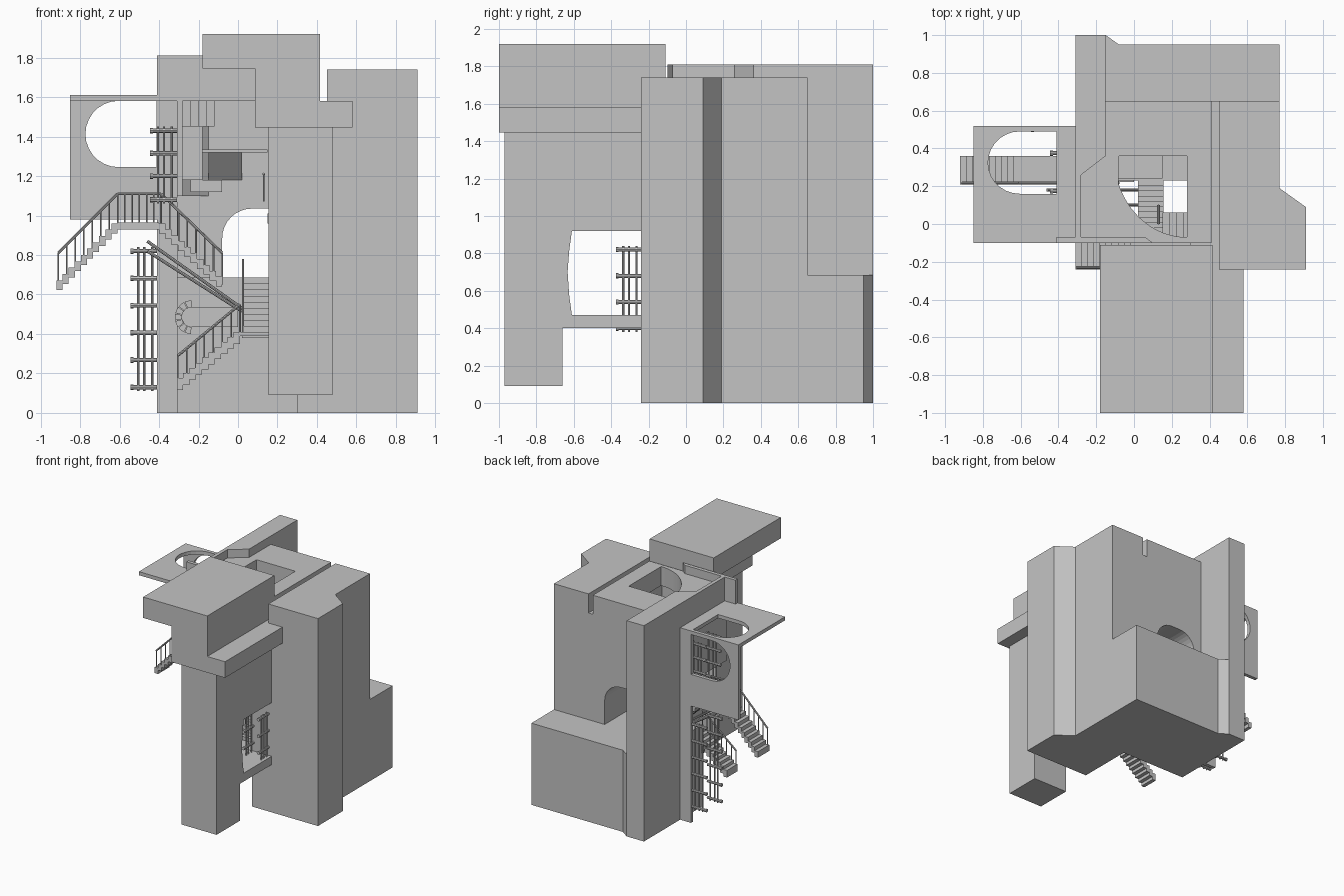
import bpy, bmesh, math
from mathutils import Vector

if "Cube" in bpy.data.objects:
    bpy.data.objects.remove(bpy.data.objects["Cube"], do_unlink=True)

grey = bpy.data.materials.new("concrete_grey")
grey.use_nodes = True
GREY = (0.55, 0.55, 0.55, 1)
grey.diffuse_color = GREY
grey.node_tree.nodes["Principled BSDF"].inputs["Base Color"].default_value = GREY


def finish(name, bm):
    bmesh.ops.recalc_face_normals(bm, faces=bm.faces)
    mesh = bpy.data.meshes.new(name)
    bm.to_mesh(mesh)
    bm.free()
    mesh.materials.append(grey)
    ob = bpy.data.objects.new(name, mesh)
    bpy.context.collection.objects.link(ob)
    return ob


def prism(name, pts, axis, a, b):
    """Extrude a 2D outline along an axis from a to b."""
    place = {"x": lambda p, t: (t, p[0], p[1]),
             "y": lambda p, t: (p[0], t, p[1]),
             "z": lambda p, t: (p[0], p[1], t)}[axis]
    bm = bmesh.new()
    low = [bm.verts.new(place(p, a)) for p in pts]
    high = [bm.verts.new(place(p, b)) for p in pts]
    bm.faces.new(low)
    bm.faces.new(high[::-1])
    n = len(pts)
    for i in range(n):
        j = (i + 1) % n
        bm.faces.new((low[i], low[j], high[j], high[i]))
    return finish(name, bm)


def box(name, x0, x1, y0, y1, z0, z1):
    return prism(name, [(x0, y0), (x1, y0), (x1, y1), (x0, y1)], "z", z0, z1)


def rod(name, p, q, r=0.005, sides=8):
    p, q = Vector(p), Vector(q)
    bm = bmesh.new()
    bmesh.ops.create_cone(bm, cap_ends=True, segments=sides, radius1=r, radius2=r,
                          depth=(q - p).length)
    bm.transform((q - p).to_track_quat("Z", "Y").to_matrix().to_4x4())
    bmesh.ops.translate(bm, verts=bm.verts, vec=(p + q) / 2)
    return finish(name, bm)


def cut(ob, cutter):
    mod = ob.modifiers.new("opening", "BOOLEAN")
    mod.operation, mod.solver, mod.object = "DIFFERENCE", "EXACT", cutter
    bpy.context.view_layer.objects.active = ob
    bpy.ops.object.modifier_apply(modifier=mod.name)
    bpy.data.objects.remove(cutter, do_unlink=True)


def arc(cx, cy, rx, ry, start, end, n=14):
    return [(cx + rx * math.cos(math.radians(start + (end - start) * i / n)),
             cy + ry * math.sin(math.radians(start + (end - start) * i / n)))
            for i in range(n + 1)]


def stairs(name, start, end, n, axis, a, b, thick=0.06):
    """Stepped slab rising from start to end, both given as (run, height)."""
    dr, dz = (end[0] - start[0]) / n, (end[1] - start[1]) / n
    top, under = [], []
    for i in range(n):
        r, z = start[0] + dr * i, start[1] + dz * (i + 1)
        top += [(r, z), (r + dr, z)]
        under += [(r, z - thick), (r + dr, z - thick)]
    return prism(name, top + under[::-1], axis, a, b)


def railing(name, p, q, n, height):
    p, q, up = Vector(p), Vector(q), Vector((0, 0, height))
    rod(name + "_handrail", p + up, q + up, 0.007)
    for i in range(n + 1):
        base = p.lerp(q, i / n)
        rod(name + "_post", base, base + up, 0.004)


def pipe_rack(name, wall, out, side, gap, zs):
    """Pairs of brackets off a wall, carrying upright pipes."""
    wall, out, side = Vector(wall), Vector(out), Vector(side)
    for s in (-gap / 2, gap / 2):
        foot = wall + side * s
        for z in zs:
            c = foot + Vector((0, 0, z))
            rod(name + "_bracket", c, c + out * 0.125, 0.011)
            rod(name + "_bracket_end", c + out * 0.12, c + out * 0.135, 0.014)
        for d in (0.025, 0.065, 0.095):
            rod(name + "_pipe", foot + out * d + Vector((0, 0, zs[0] - 0.02)),
                foot + out * d + Vector((0, 0, zs[-1] + 0.02)), 0.006)


# right tower with chamfered corner, and its taller part beside the roof slot
plan = [(0.91, -0.24), (0.91, 0.09), (0.77, 0.19), (0.77, 0.65)]
prism("tower_body", [(0.3, -0.24)] + plan + [(0.3, 0.65)], "z", 0, 1.58)
prism("tower_top", [(0.45, -0.24)] + plan + [(0.45, 0.65)], "z", 1.58, 1.74)

# low rear block
prism("rear_block", [(-0.31, 0.23), (0.77, 0.23), (0.77, 0.95), (-0.08, 0.95),
                     (-0.15, 1), (-0.31, 1)], "z", 0, 0.685)

# rear wall with arched passage
rear_wall = box("rear_wall", -0.31, 0.32, 0.36, 0.65, 0.66, 1.58)
cut(rear_wall, prism("passage_cutter", [(-0.08, 0.685), (0.3, 0.685)]
                     + arc(0.15, 0.885, 0.15, 0.15, 0, 90, 8)
                     + arc(0.07, 0.885, 0.15, 0.15, 90, 180, 8), "y", 0.2, 0.8))

# roof with a quarter-round light well
roof = box("roof", -0.31, 0.41, -0.1, 0.65, 1.58, 1.74)
cut(roof, prism("well_cutter", [(0.28, 0.36), (-0.08, 0.36)]
                + arc(0.28, 0.36, 0.385, 0.43, 200, 270), "z", 1.4, 1.9))

# tall left wall and parapets
prism("left_wall", [(-0.31, -0.1), (-0.28, -0.1), (-0.28, 0.26), (-0.15, 0.36),
                    (-0.15, 1), (-0.31, 1)], "z", 1.1, 1.81)
box("left_wall_base", -0.31, -0.15, 0.36, 1, 0, 1.1)
prism("front_parapet", [(-0.41, -0.1), (0.1, -0.1), (0.06, -0.07), (-0.41, -0.07)],
      "z", 1.58, 1.81)

# side panel and canopy with round-ended openings
box("side_strip", -0.41, -0.31, 0.49, 0.52, 0, 1.58)
panel = box("side_panel", -0.85, -0.41, 0.49, 0.52, 0.98, 1.6)
cut(panel, prism("panel_cutter", arc(-0.605, 1.413, 0.168, 0.168, 90, 270)
                 + [(-0.412, 1.245), (-0.412, 1.581)], "y", 0.4, 0.6))
canopy = box("side_canopy", -0.85, -0.31, -0.1, 0.52, 1.58, 1.61)
cut(canopy, prism("canopy_cutter", arc(-0.605, 0.325, 0.168, 0.165, 90, 270)
                  + [(-0.41, 0.16), (-0.41, 0.49)], "z", 1.5, 1.7))

# front pier with its side opening, and the cantilever it carries
prism("front_pier", [(-0.97, 0.09), (-0.66, 0.09), (-0.66, 0.4), (-0.24, 0.4),
                     (-0.24, 0.47), (-0.61, 0.47), (-0.625, 0.58), (-0.633, 0.7),
                     (-0.625, 0.81), (-0.61, 0.92), (-0.24, 0.92), (-0.24, 1.445),
                     (-0.97, 1.445)], "x", 0.155, 0.48)
prism("cantilever", [(-0.18, 1.745), (0.085, 1.745), (0.085, 1.445), (0.58, 1.445),
                     (0.58, 1.58), (0.415, 1.58), (0.415, 1.92), (-0.18, 1.92)],
      "y", -1, -0.11)

# footbridge through the side, with a flight at each end
stairs("bridge_left_flight", (-0.92, 0.64), (-0.61, 0.96), 10, "y", 0.21, 0.36, 0.05)
box("bridge_landing", -0.61, -0.4, 0.21, 0.36, 0.93, 0.965)
stairs("bridge_right_flight", (-0.08, 0.66), (-0.4, 0.96), 10, "y", 0.21, 0.36, 0.05)
railing("bridge_left", (-0.91, 0.217, 0.65), (-0.61, 0.217, 0.95), 7, 0.16)
railing("bridge_middle", (-0.61, 0.217, 0.95), (-0.39, 0.217, 0.95), 6, 0.16)
railing("bridge_right", (-0.39, 0.217, 0.95), (-0.08, 0.217, 0.65), 7, 0.16)

# front stair up to the platform, then the inner stair
stairs("front_stair", (-0.31, 0.15), (0.01, 0.41), 10, "y", -0.24, -0.1, 0.06)
railing("front_stair", (-0.305, -0.23, 0.15), (0.01, -0.23, 0.41), 7, 0.14)
box("stair_platform", 0, 0.3, -0.24, -0.02, 0.39, 0.41)
stairs("inner_stair", (-0.02, 0.41), (0.23, 0.685), 9, "x", 0.02, 0.155, 0.06)
rod("newel_post", (0.025, -0.02, 0.41), (0.025, -0.02, 0.78), 0.006)
stairs("upper_stair", (0.15, 0.98), (0.3, 1.1), 4, "y", -0.07, 0.06, 0.05)
railing("upper_stair", (0.13, 0, 1.07), (0.13, 0.1, 1.07), 2, 0.14)

# sloping beams under the bridge
for y in (0.1, 0.18):
    for drop in (0, 0.05):
        rod("sloping_beam", (-0.46, y, 0.87 - drop), (0.02, y, 0.53 - drop * 0.3), 0.008)

# balcony blocks against the rear wall
box("balcony_plate", -0.18, 0.15, 0.24, 0.36, 1.32, 1.335)
prism("balcony_wedge", [(0.24, 1.32), (0.36, 1.32), (0.36, 1.18)], "x", -0.15, 0.02)
box("wall_block", -0.28, -0.18, 0.16, 0.36, 1.18, 1.45)
box("wall_shelf", -0.24, -0.08, 0.25, 0.36, 1.12, 1.18)
for i in range(4):
    box("hanging_step", -0.28 + i * 0.04, -0.24 + i * 0.04, 0.1 + i * 0.05, 0.36, 1.45, 1.58)

# ring of blocks around the round-ended niche
for i in range(7):
    a = 90 + i * 180 / 7
    prism("ring_block", arc(-0.235, 0.485, 0.085, 0.085, a + 1, a + 24, 3)
          + arc(-0.235, 0.485, 0.05, 0.05, a + 24, a + 1, 3), "y", 0.2, 0.24)
prism("niche_plate", arc(-0.235, 0.485, 0.05, 0.05, 90, 270, 10)
      + [(0, 0.435), (0, 0.535)], "y", 0.222, 0.231)

# pipe racks on the outer walls
pipe_rack("upper_rack", (-0.31, 0.275, 0), (-1, 0, 0), (0, 1, 0), 0.2,
          [1.08, 1.2, 1.315, 1.43])
pipe_rack("lower_rack", (-0.41, 0.4, 0), (-1, 0, 0), (0, 1, 0), 0.2,
          [0.13 + 0.138 * i for i in range(6)])
pipe_rack("tower_rack", (0.38, -0.24, 0), (0, -1, 0), (1, 0, 0), 0.14,
          [0.4, 0.54, 0.68, 0.82])
